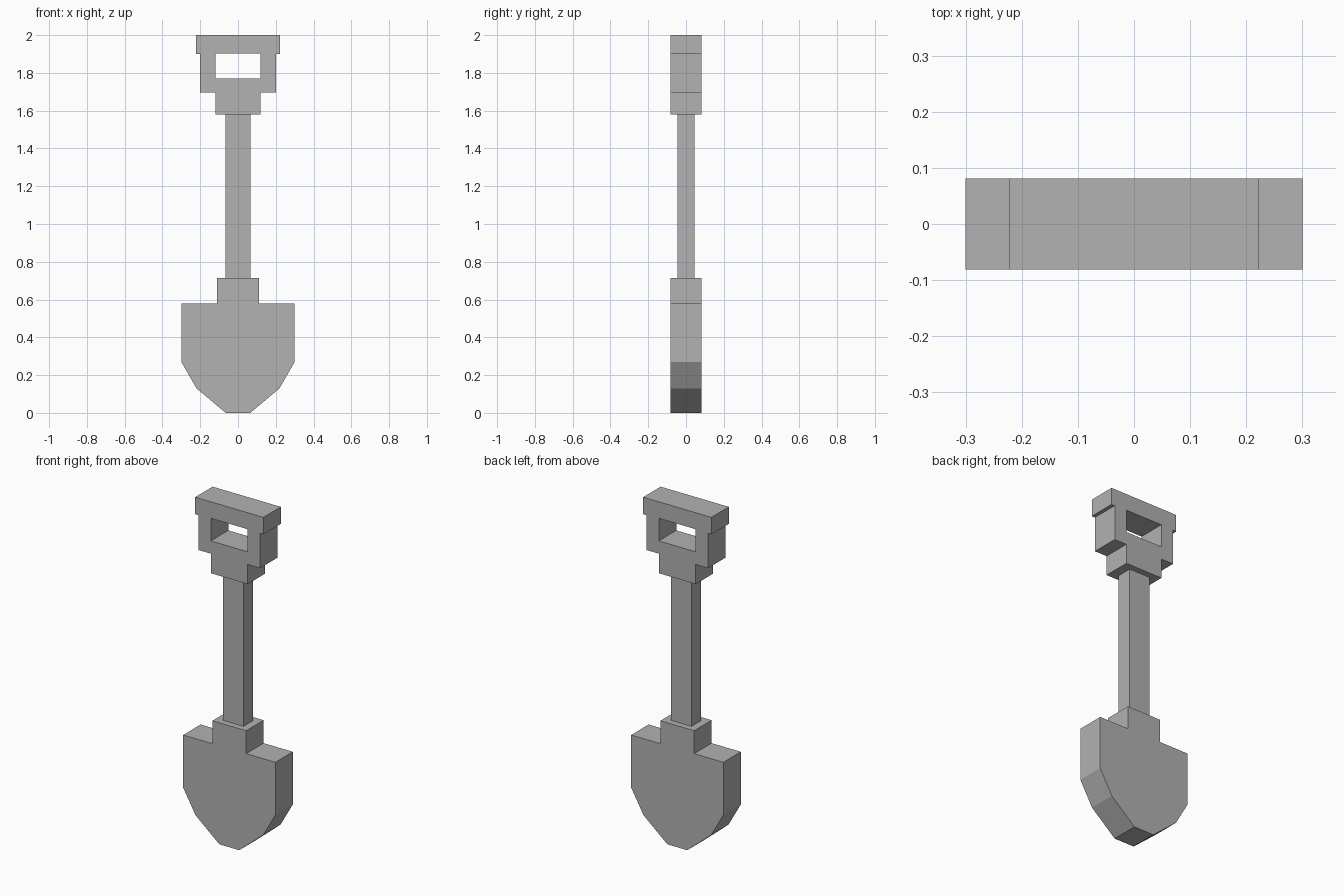
import bpy
import bmesh

cube = bpy.data.objects.get("Cube")
if cube:
    bpy.data.objects.remove(cube, do_unlink=True)

# Single grey finish
grey = bpy.data.materials.new("plain_grey")
grey.use_nodes = True
color = (0.445, 0.445, 0.445, 1)
grey.diffuse_color = color
grey.node_tree.nodes["Principled BSDF"].inputs["Base Color"].default_value = color


def mirrored_plate(name, profile, half_depth):
    """Extrude a half outline (x, z) along y and mirror it across x = 0."""
    bm = bmesh.new()
    face = bm.faces.new([bm.verts.new((x, -half_depth, z)) for x, z in profile])
    result = bmesh.ops.extrude_face_region(bm, geom=[face], use_keep_orig=True)
    moved = [v for v in result["geom"] if isinstance(v, bmesh.types.BMVert)]
    bmesh.ops.translate(bm, vec=(0, 2 * half_depth, 0), verts=moved)
    bmesh.ops.recalc_face_normals(bm, faces=bm.faces)
    # Open the seam so that both halves join cleanly
    seam = [f for f in bm.faces if all(abs(v.co.x) < 1e-5 for v in f.verts)]
    bmesh.ops.delete(bm, geom=seam, context='FACES_ONLY')
    mesh = bpy.data.meshes.new(name)
    bm.to_mesh(mesh)
    bm.free()
    mesh.materials.append(grey)
    obj = bpy.data.objects.new(name, mesh)
    bpy.context.collection.objects.link(obj)
    obj.modifiers.new("mirror", 'MIRROR')
    return obj


# Pointed blade with its square socket
mirrored_plate("blade", [
    (0, 0), (0.065, 0), (0.22, 0.13), (0.3, 0.27), (0.3, 0.58),
    (0.11, 0.58), (0.11, 0.715), (0, 0.715)], 0.081)

# Square shaft, seated slightly in both ends
mirrored_plate("shaft", [(0, 0.7), (0.067, 0.7), (0.067, 1.59), (0, 1.59)], 0.045)

# Stepped grip around a rectangular hand hole
mirrored_plate("handle", [
    (0, 1.58), (0.12, 1.58), (0.12, 1.695), (0.2, 1.695), (0.2, 1.9),
    (0.222, 1.9), (0.222, 2), (0, 2),
    (0, 1.903), (0.12, 1.903), (0.12, 1.77), (0, 1.77)], 0.081)
